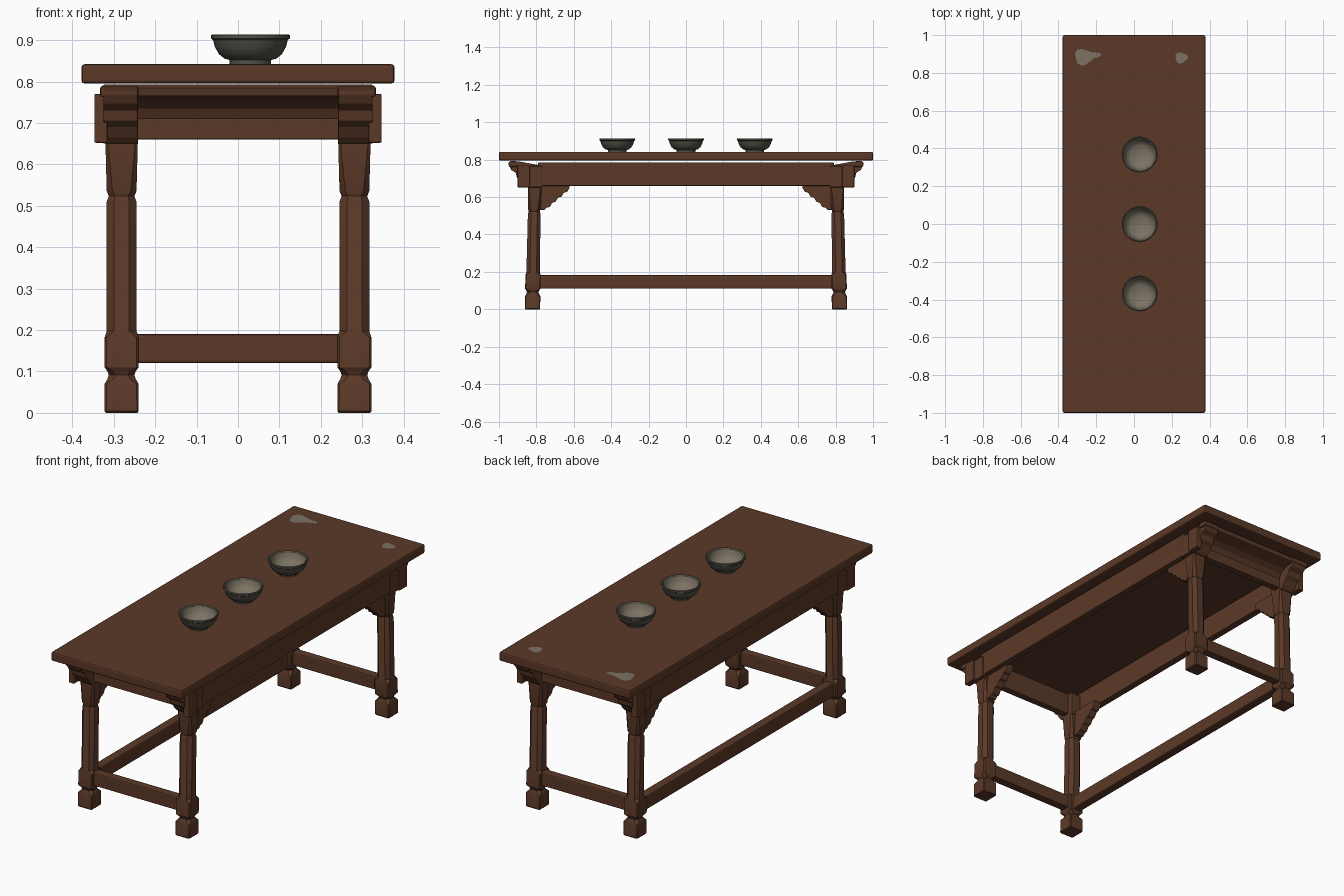
import bpy, bmesh, math

cube = bpy.data.objects.get("Cube")
if cube:
    bpy.data.objects.remove(cube, do_unlink=True)


def material(name, rgb):
    m = bpy.data.materials.new(name)
    m.use_nodes = True
    m.diffuse_color = (*rgb, 1)
    m.node_tree.nodes["Principled BSDF"].inputs["Base Color"].default_value = (*rgb, 1)
    return m


wood = material("brown wood", (0.105, 0.041, 0.021))
glaze = material("dark grey clay", (0.082, 0.078, 0.06))
inside = material("pale grey clay", (0.2, 0.17, 0.125))


def finish(name, bm, mats, mirror="", bevel=0.0, smooth=True):
    """Turn a bmesh into an object with optional bevel and mirror."""
    bmesh.ops.recalc_face_normals(bm, faces=bm.faces)
    mesh = bpy.data.meshes.new(name)
    bm.to_mesh(mesh)
    bm.free()
    ob = bpy.data.objects.new(name, mesh)
    bpy.context.collection.objects.link(ob)
    for m in mats:
        mesh.materials.append(m)
    if smooth:
        bpy.ops.object.select_all(action="DESELECT")
        ob.select_set(True)
        bpy.context.view_layer.objects.active = ob
        bpy.ops.object.shade_smooth_by_angle(angle=math.radians(35))
    if bevel:
        b = ob.modifiers.new("Bevel", "BEVEL")
        b.width, b.segments, b.limit_method = bevel, 2, "ANGLE"
    if mirror:
        mod = ob.modifiers.new("Mirror", "MIRROR")
        mod.use_axis = ("x" in mirror, "y" in mirror, False)
        mod.use_mirror_merge = False
    return ob


def prism(name, yz, x0, x1, mirror="", bevel=0.004, mat=wood):
    """Extrude a (y, z) outline from x0 to x1."""
    bm = bmesh.new()
    a = [bm.verts.new((x0, y, z)) for y, z in yz]
    b = [bm.verts.new((x1, y, z)) for y, z in yz]
    bm.faces.new(a)
    bm.faces.new(b[::-1])
    n = len(yz)
    for i in range(n):
        j = (i + 1) % n
        bm.faces.new((a[i], a[j], b[j], b[i]))
    return finish(name, bm, [mat], mirror, bevel, smooth=False)


def box(name, x, y, z, mirror="", bevel=0.004):
    outline = [(y[0], z[0]), (y[1], z[0]), (y[1], z[1]), (y[0], z[1])]
    return prism(name, outline, x[0], x[1], mirror, bevel)


# Table top and rails
box("table_top", (-0.378, 0.378), (-1, 1), (0.795, 0.842), bevel=0.008)
box("side_rail", (0.295, 0.333), (-0.79, 0.79), (0.66, 0.785), "x")
box("side_rail_end", (0.315, 0.347), (0.835, 0.9), (0.652, 0.77), "xy")
box("side_rail_block", (0.315, 0.338), (0.77, 0.84), (0.652, 0.765), "xy")
box("end_rail", (-0.25, 0.25), (0.8, 0.838), (0.66, 0.715), "y")

# Hollow moulding under each end of the top
prism("end_moulding",
      [(0.8, 0.71), (0.838, 0.71), (0.85, 0.735), (0.875, 0.752), (0.91, 0.76),
       (0.94, 0.765), (0.945, 0.785), (0.93, 0.793), (0.89, 0.79), (0.8, 0.772)],
      -0.25, 0.25, "y", 0.002)

# Corbels carrying the overhang at each leg
prism("leg_corbel",
      [(0.77, 0.65), (0.855, 0.65), (0.87, 0.665), (0.885, 0.69), (0.905, 0.705),
       (0.91, 0.73), (0.935, 0.745), (0.945, 0.765), (0.95, 0.785), (0.935, 0.793),
       (0.89, 0.79), (0.77, 0.768)],
      0.242, 0.325, "xy", 0.003)
box("corbel_cap", (0.24, 0.333), (0.9, 0.948), (0.762, 0.79), "xy", 0.007)

# Scalloped brackets below the side rails
scallop = [(0.79, 0.67), (0.622, 0.67), (0.622, 0.65)]
for i in range(4):
    y, z = 0.628 + i * 0.031, 0.64 - i * 0.027
    scallop += [(y, z), (y + 0.008, z - 0.012), (y + 0.025, z - 0.016)]
scallop += [(0.755, 0.532), (0.79, 0.532)]
prism("scalloped_bracket", scallop, 0.265, 0.305, "xy", 0.002)

# Turned legs: (height, half width, corner cut)
sections = [(0, 0.038, 0.004), (0.004, 0.041, 0.004), (0.07, 0.041, 0.005),
            (0.082, 0.034, 0.014), (0.092, 0.031, 0.016), (0.1, 0.034, 0.014),
            (0.11, 0.041, 0.005), (0.182, 0.041, 0.005), (0.198, 0.036, 0.018),
            (0.51, 0.036, 0.018), (0.523, 0.031, 0.015), (0.536, 0.036, 0.014),
            (0.65, 0.039, 0.006), (0.765, 0.039, 0.006)]
bm = bmesh.new()
rings = []
for z, w, c in sections:
    yc = 0.821 - 0.012 * z / 0.65
    wy = w if z < 0.2 else w * 0.94
    k = w - c
    loop = [(w, k), (k, w), (-k, w), (-w, k), (-w, -k), (-k, -w), (k, -w), (w, -k)]
    rings.append([bm.verts.new((0.281 + px, yc + py * wy / w, z)) for px, py in loop])
for lo, hi in zip(rings, rings[1:]):
    for i in range(8):
        j = (i + 1) % 8
        bm.faces.new((lo[i], lo[j], hi[j], hi[i]))
bm.faces.new(rings[0])
bm.faces.new(rings[-1])
finish("leg", bm, [wood], "xy")

# Stretchers: one at each end, one along a single side
box("end_stretcher", (-0.25, 0.25), (0.797, 0.843), (0.12, 0.19), "y", 0.006)
box("side_stretcher", (-0.305, -0.257), (-0.8, 0.8), (0.11, 0.182), "", 0.006)

# Bowls: outer wall, rim, then inner wall
outer = [(0, 0.842), (0.05, 0.842), (0.05, 0.852), (0.062, 0.855), (0.076, 0.866),
         (0.086, 0.884), (0.09, 0.9), (0.095, 0.904), (0.095, 0.912), (0.09, 0.914)]
inner = [(0.083, 0.908), (0.078, 0.888), (0.065, 0.868), (0.045, 0.858), (0, 0.855)]
for k, name in enumerate(("front_bowl", "middle_bowl", "back_bowl")):
    bm = bmesh.new()
    prof = outer + inner
    n = 28
    rows = []
    for r, z in prof:
        count = n if r else 1
        rows.append([bm.verts.new((0.03 + r * math.cos(math.tau * i / n),
                                   (k - 1) * 0.368 + r * math.sin(math.tau * i / n), z))
                     for i in range(count)])
    for s, (a, b) in enumerate(zip(rows, rows[1:])):
        for i in range(n):
            j = (i + 1) % n
            ring = [a[i % len(a)], a[j % len(a)], b[j % len(b)], b[i % len(b)]]
            f = bm.faces.new(list(dict.fromkeys(ring)))
            f.material_index = int(s >= len(outer))
    finish(name, bm, [glaze, inside])


# Worn pale patches on the top
def patch(name, cx, cy, rx, ry):
    bm = bmesh.new()
    ring = []
    for i in range(14):
        t = math.tau * i / 14
        r = 1 + 0.15 * math.sin(3 * t + 1)
        ring.append(bm.verts.new((cx + rx * r * math.cos(t), cy + ry * r * math.sin(t), 0.843)))
    bm.faces.new(ring)
    return finish(name, bm, [inside], smooth=False)


patch("large_worn_patch", -0.265, 0.885, 0.05, 0.042)
patch("worn_patch_tail", -0.2, 0.895, 0.025, 0.015)
patch("small_worn_patch", 0.25, 0.88, 0.033, 0.028)
